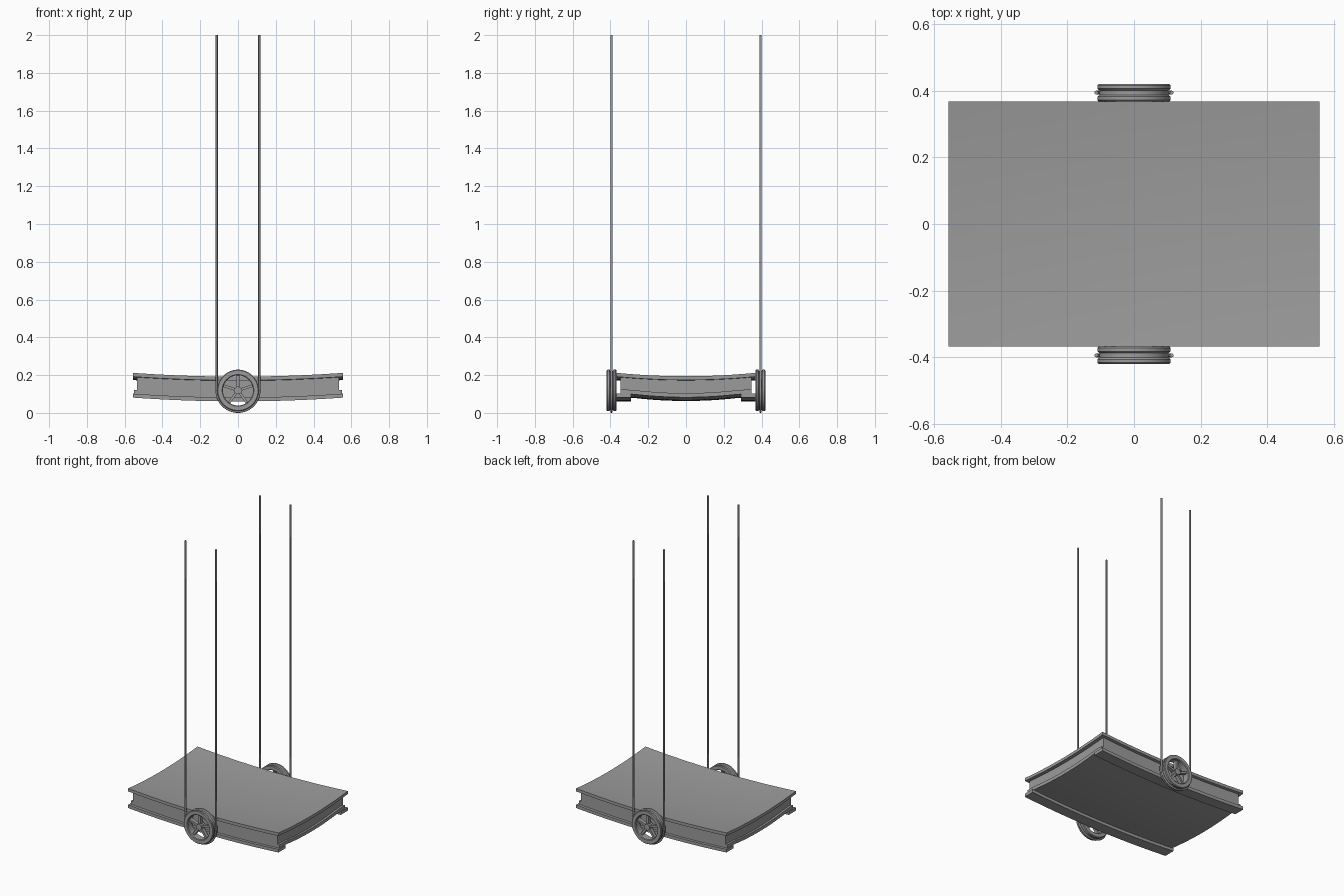
import bpy, bmesh, math
from mathutils import Matrix

cube = bpy.data.objects.get("Cube")
if cube:
    bpy.data.objects.remove(cube, do_unlink=True)

GREY = (0.33, 0.33, 0.33, 1)
grey = bpy.data.materials.new("plain grey")
grey.use_nodes = True
grey.diffuse_color = GREY
grey.node_tree.nodes["Principled BSDF"].inputs["Base Color"].default_value = GREY

HX, HY = 0.557, 0.367            # half length and half width of the deck
WHEEL_Y, WHEEL_Z = 0.394, 0.119  # pulley wheel centre
ROPE_R = 0.113                   # rope path radius round the wheel


def finish(bm, name, angle=30):
    bmesh.ops.recalc_face_normals(bm, faces=bm.faces)
    mesh = bpy.data.meshes.new(name)
    bm.to_mesh(mesh)
    bm.free()
    ob = bpy.data.objects.new(name, mesh)
    bpy.context.collection.objects.link(ob)
    mesh.materials.append(grey)
    bpy.ops.object.select_all(action='DESELECT')
    bpy.context.view_layer.objects.active = ob
    ob.select_set(True)
    bpy.ops.object.shade_smooth_by_angle(angle=math.radians(angle))
    return ob


def curved_slab(name, hx, y0, y1, low, high, nx=24, ny=16):
    """Slab whose lower and upper heights are functions of x and y."""
    bm = bmesh.new()
    layers = []
    for height in (low, high):
        grid = []
        for i in range(nx + 1):
            x = -hx + 2 * hx * i / nx
            ys = [y0 + (y1 - y0) * j / ny for j in range(ny + 1)]
            grid.append([bm.verts.new((x, y, height(x, y))) for y in ys])
        layers.append(grid)
        for i in range(nx):
            for j in range(ny):
                bm.faces.new((grid[i][j], grid[i + 1][j],
                              grid[i + 1][j + 1], grid[i][j + 1]))
    a, b = layers
    for i in range(nx):
        for j in (0, ny):
            bm.faces.new((a[i][j], a[i + 1][j], b[i + 1][j], b[i][j]))
    for j in range(ny):
        for i in (0, nx):
            bm.faces.new((a[i][j], a[i][j + 1], b[i][j + 1], b[i][j]))
    return finish(bm, name)


# Heights: everything sags along x, the deck and underside also sag along y
def sag_x(x):
    return 0.02 * (x / HX) ** 2


def deck_top(x, y):
    return 0.174 + sag_x(x) + 0.018 * (y / HY) ** 2


def deck_low(x, y):
    return deck_top(x, y) - 0.02


def panel_low(x, y):
    return 0.063 + sag_x(x) + 0.018 * min(1, abs(y) / 0.29) ** 2


def panel_top(x, y):
    return panel_low(x, y) + 0.022


def flange_low(x, y):
    return 0.061 + sag_x(x)


def flange_top(x, y):
    return flange_low(x, y) + 0.021


# Platform: deck, recessed core, underside panel, side flanges
curved_slab("deck_plate", HX, -HY, HY, deck_low, deck_top)
curved_slab("platform_core", 0.535, -0.348, 0.348,
            lambda x, y: panel_top(x, y) - 0.004,
            lambda x, y: deck_low(x, y) + 0.004)
curved_slab("underside_panel", 0.55, -0.348, 0.348, panel_low, panel_top)
for side, s in (("front", -1), ("back", 1)):
    lo, hi = sorted((s * 0.292, s * HY))
    curved_slab(side + "_bottom_flange", HX, lo, hi, flange_low, flange_top, ny=1)


def add_rim(bm, centre, profile, n=48):
    """Closed ring of (radius, offset) points turned about the y axis."""
    rings = []
    for k in range(n):
        t = 2 * math.pi * k / n
        rings.append([bm.verts.new((r * math.cos(t), centre + o,
                                    WHEEL_Z + r * math.sin(t)))
                      for r, o in profile])
    m = len(profile)
    for k in range(n):
        p, q = rings[k], rings[(k + 1) % n]
        for j in range(m):
            bm.faces.new((p[j], p[(j + 1) % m], q[(j + 1) % m], q[j]))


RIM = [(0.080, -0.022), (0.084, -0.026), (0.106, -0.026), (0.110, -0.022),
       (0.110, -0.012), (0.104, -0.007), (0.104, 0.007), (0.110, 0.012),
       (0.110, 0.022), (0.106, 0.026), (0.084, 0.026), (0.080, 0.022)]

for side, s in (("front", -1), ("back", 1)):
    cy = s * WHEEL_Y
    # Grooved pulley rim
    bm = bmesh.new()
    add_rim(bm, cy, RIM)
    finish(bm, side + "_wheel_rim", 40)

    # Hub and five spokes
    bm = bmesh.new()
    place = Matrix.Translation((0, cy, WHEEL_Z))
    bmesh.ops.create_cone(bm, cap_ends=True, segments=24, radius1=0.02,
                          radius2=0.02, depth=0.04,
                          matrix=place @ Matrix.Rotation(math.pi / 2, 4, 'X'))
    for k in range(5):
        turn = Matrix.Rotation(2 * math.pi * k / 5, 4, 'Y')
        size = Matrix.Diagonal((0.014, 0.024, 0.072, 1))
        bmesh.ops.create_cube(bm, size=1, matrix=place @ turn
                              @ Matrix.Translation((0, 0, 0.047)) @ size)
    finish(bm, side + "_wheel_spokes")

    # Rope running down, under the wheel and up again
    pts = [(-ROPE_R, 2.0)]
    for k in range(33):
        t = math.pi + math.pi * k / 32
        pts.append((ROPE_R * math.cos(t), WHEEL_Z + ROPE_R * math.sin(t)))
    pts.append((ROPE_R, 2.0))
    curve = bpy.data.curves.new(side + "_rope", 'CURVE')
    curve.dimensions = '3D'
    curve.bevel_depth = 0.006
    curve.bevel_resolution = 2
    curve.use_fill_caps = True
    line = curve.splines.new('POLY')
    line.points.add(len(pts) - 1)
    for p, (x, z) in zip(line.points, pts):
        p.co = (x, cy, z, 1)
    line.use_smooth = True
    curve.materials.append(grey)
    rope = bpy.data.objects.new(side + "_rope", curve)
    bpy.context.collection.objects.link(rope)
    bpy.ops.object.select_all(action='DESELECT')
    bpy.context.view_layer.objects.active = rope
    rope.select_set(True)
    bpy.ops.object.convert(target='MESH')
